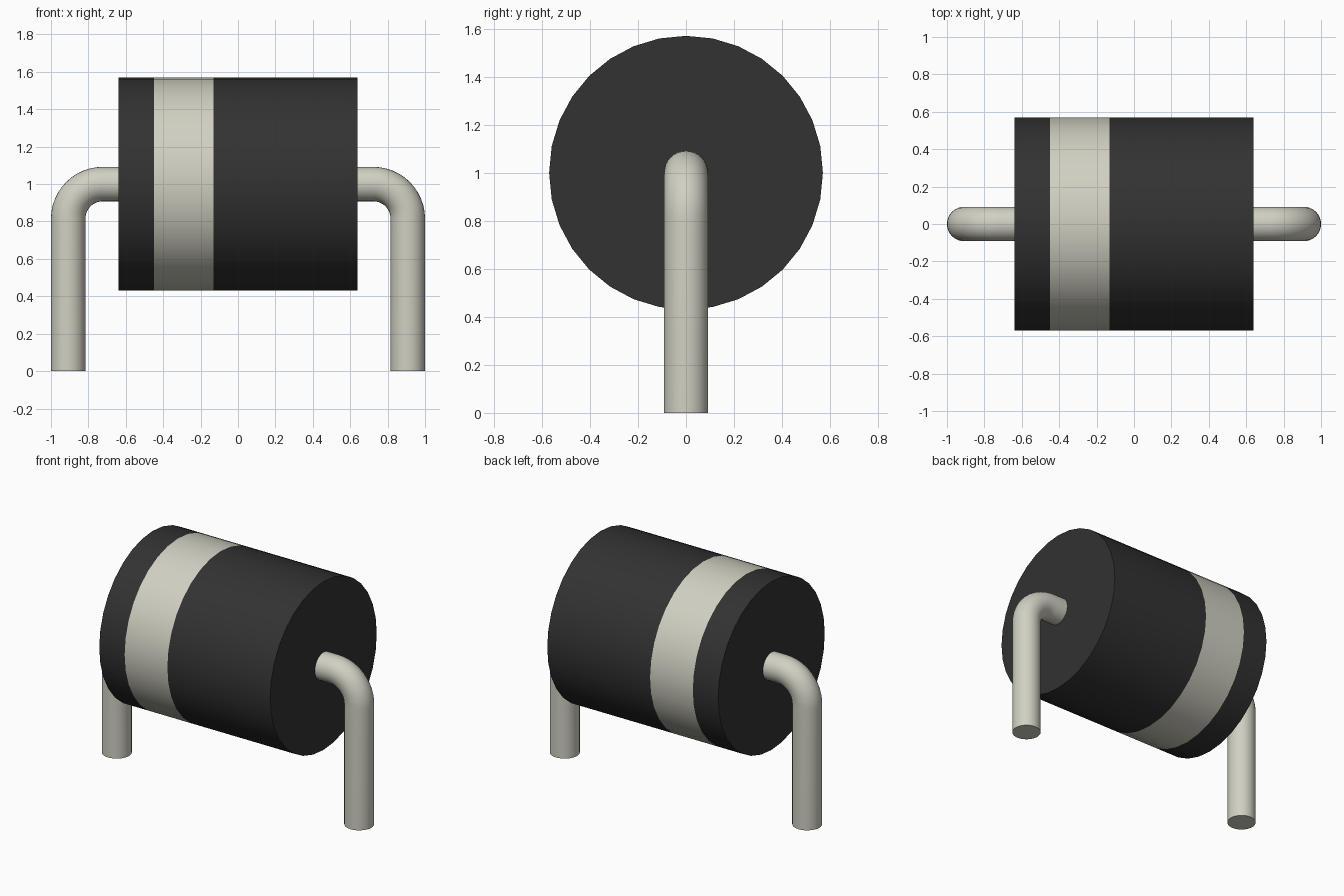
import bpy
import bmesh
from math import cos, sin, pi, radians
from mathutils import Vector

cube = bpy.data.objects.get("Cube")
if cube:
    bpy.data.objects.remove(cube, do_unlink=True)

AXIS_Z = 1.0
BODY_R, BODY_HALF = 0.57, 0.64
BAND = (-0.45, -0.13)
LEAD_R, LEAD_X, BEND_R = 0.092, 0.908, 0.185


def material(name, color):
    m = bpy.data.materials.new(name)
    m.use_nodes = True
    m.diffuse_color = color
    m.node_tree.nodes["Principled BSDF"].inputs["Base Color"].default_value = color
    return m


black = material("black casing", (0.032, 0.032, 0.032, 1))
silver = material("pale metal", (0.64, 0.63, 0.54, 1))


def tube(name, path, radius, sides, mats):
    """Sweep a circle along (point, tangent) pairs in the xz plane, capping both ends."""
    bm = bmesh.new()
    rings = []
    for point, tangent in path:
        across = Vector((-tangent.z, 0, tangent.x))
        ring = []
        for i in range(sides):
            a = 2 * pi * i / sides
            ring.append(bm.verts.new(
                point + radius * (cos(a) * across + sin(a) * Vector((0, 1, 0)))))
        rings.append(ring)
    for a, b in zip(rings, rings[1:]):
        for i in range(sides):
            j = (i + 1) % sides
            bm.faces.new((a[i], a[j], b[j], b[i]))
    bm.faces.new(rings[0])
    bm.faces.new(rings[-1])
    bmesh.ops.recalc_face_normals(bm, faces=bm.faces)
    mesh = bpy.data.meshes.new(name)
    bm.to_mesh(mesh)
    bm.free()
    for m in mats:
        mesh.materials.append(m)
    obj = bpy.data.objects.new(name, mesh)
    bpy.context.collection.objects.link(obj)
    bpy.ops.object.select_all(action="DESELECT")
    obj.select_set(True)
    bpy.context.view_layer.objects.active = obj
    bpy.ops.object.shade_smooth_by_angle(angle=radians(40))
    return obj


# Cylindrical casing, with the polarity band coloured by position
right = Vector((1, 0, 0))
stations = (-BODY_HALF, *BAND, BODY_HALF)
casing = tube("casing", [(Vector((x, 0, AXIS_Z)), right) for x in stations],
              BODY_R, 32, [black, silver])
for face in casing.data.polygons:
    face.material_index = int(BAND[0] < face.center.x < BAND[1])

# Bent wire leads, one from each end of the casing
for name, side in (("left_lead", 1), ("right_lead", -1)):
    path = [(Vector((side * (BODY_HALF - 0.02), 0, AXIS_Z)), Vector((side, 0, 0)))]
    for step in range(13):
        a = pi / 2 * step / 12
        path.append((Vector((side * (LEAD_X - BEND_R + BEND_R * sin(a)), 0,
                             AXIS_Z - BEND_R + BEND_R * cos(a))),
                     Vector((side * cos(a), 0, -sin(a)))))
    path.append((Vector((side * LEAD_X, 0, 0)), Vector((0, 0, -1))))
    tube(name, path, LEAD_R, 32, [silver])
